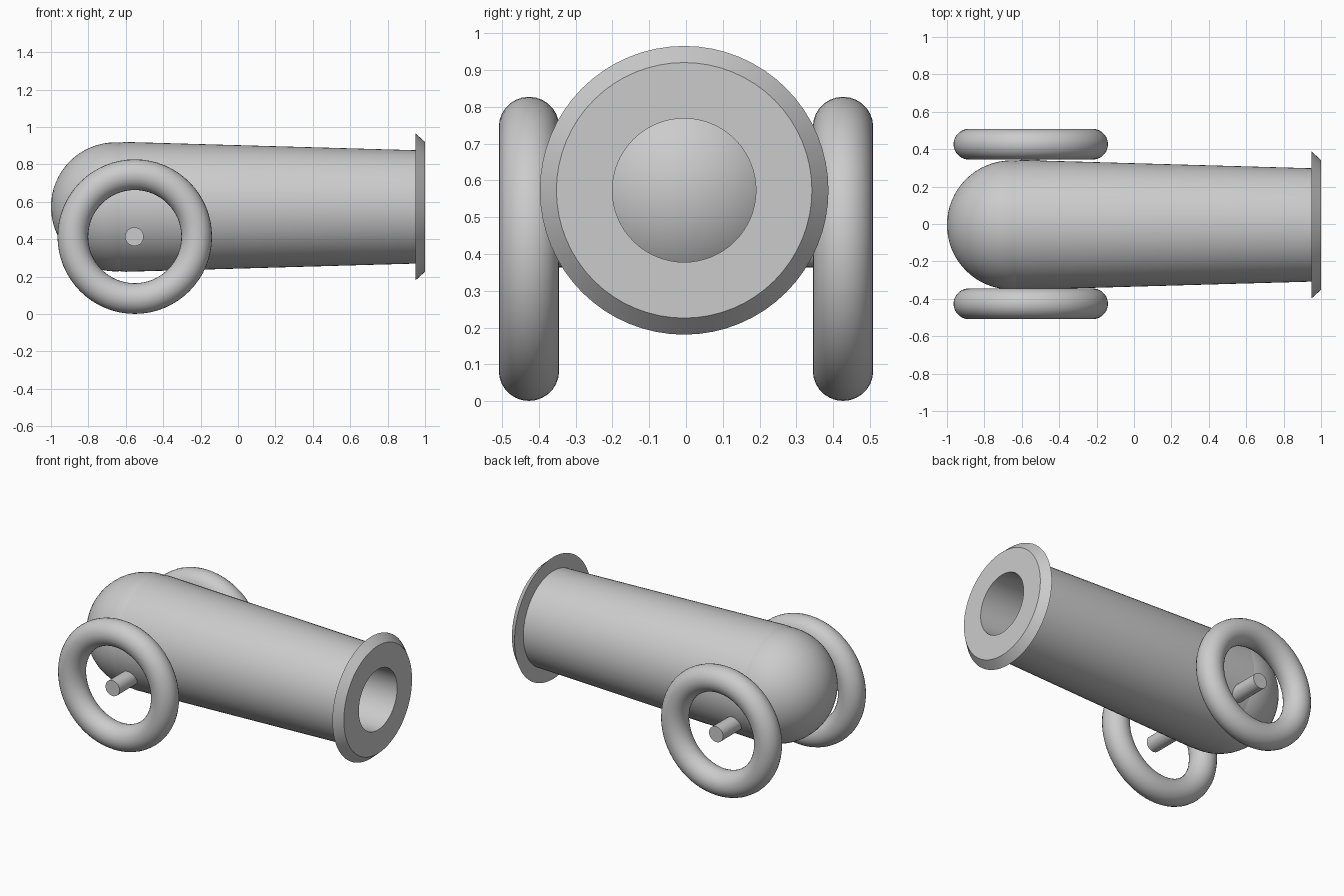
import bpy, bmesh, math
from mathutils import Matrix

if "Cube" in bpy.data.objects:
    bpy.data.objects.remove(bpy.data.objects["Cube"])

CY, CZ = -0.005, 0.573      # barrel axis
WX, WZ = -0.552, 0.414      # wheel axle


def smooth(obj, angle=5):
    bpy.ops.object.select_all(action='DESELECT')
    obj.select_set(True)
    bpy.context.view_layer.objects.active = obj
    bpy.ops.object.shade_smooth_by_angle(angle=math.radians(angle))


def lathe(name, profile, segments=64):
    """Revolve a closed (x, radius) profile around the barrel axis."""
    bm = bmesh.new()
    rings = []
    for i in range(segments):
        a = 2 * math.pi * i / segments
        rings.append([bm.verts.new((x, CY + r * math.cos(a), CZ + r * math.sin(a)))
                      for x, r in profile])
    n = len(profile)
    for i in range(segments):
        p, q = rings[i], rings[(i + 1) % segments]
        for j in range(n):
            k = (j + 1) % n
            bm.faces.new((p[j], p[k], q[k], q[j]))
    bmesh.ops.recalc_face_normals(bm, faces=bm.faces)
    mesh = bpy.data.meshes.new(name)
    bm.to_mesh(mesh)
    bm.free()
    obj = bpy.data.objects.new(name, mesh)
    bpy.context.collection.objects.link(obj)
    smooth(obj, 8)
    return obj


# Barrel: tapered tube with flared muzzle ring and open bore
lathe("barrel", [(-0.75, 0.331), (-0.60, 0.347), (0.95, 0.303), (0.95, 0.392),
                 (1.0, 0.347), (1.0, 0.195), (-0.75, 0.195)])

# Rounded breech: a ball plugging the rear, also seen down the bore
bpy.ops.mesh.primitive_uv_sphere_add(segments=64, ring_count=32, radius=0.345,
                                     location=(-0.655, CY, CZ),
                                     rotation=(0, math.pi / 2, 0))
breech = bpy.context.object
breech.name = "breech"
smooth(breech, 30)

# Ring wheels, one on each side
for side, label in ((-1, "front"), (1, "back")):
    bpy.ops.mesh.primitive_torus_add(major_segments=64, minor_segments=28,
                                     major_radius=0.331, minor_radius=0.082,
                                     location=(WX, side * 0.4265, WZ),
                                     rotation=(math.pi / 2, 0, 0))
    wheel = bpy.context.object
    wheel.name = label + "_wheel"
    smooth(wheel, 30)

# Axle
bpy.ops.mesh.primitive_cylinder_add(vertices=32, radius=0.05, depth=0.97,
                                    location=(WX - 0.002, 0, WZ),
                                    rotation=(math.pi / 2, 0, 0))
axle = bpy.context.object
axle.name = "axle"
smooth(axle, 30)
